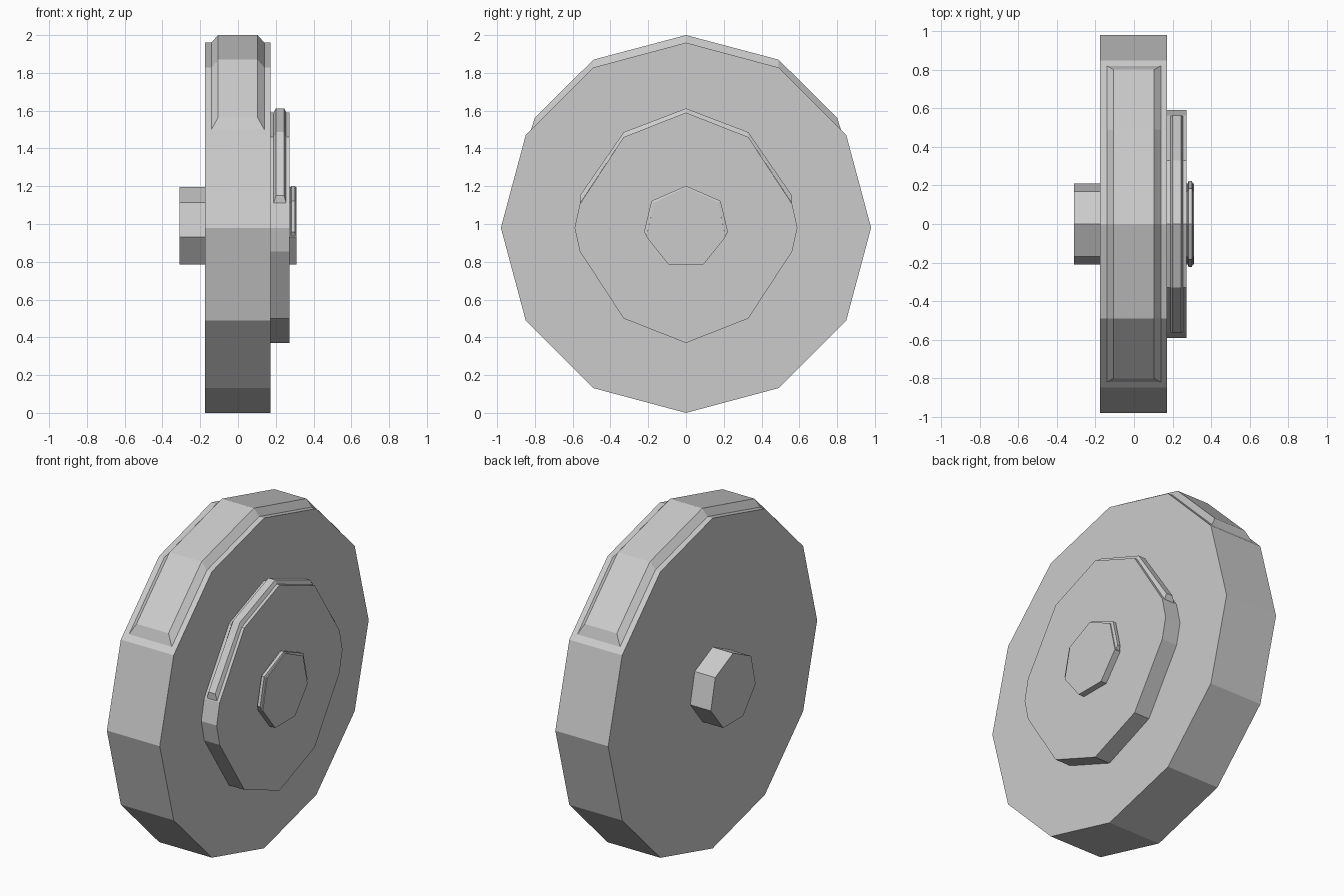
import bpy, bmesh, math

cube = bpy.data.objects.get("Cube")
if cube:
    bpy.data.objects.remove(cube)

AXIS_Z = 0.98

grey = bpy.data.materials.new("plain grey")
grey.use_nodes = True
grey.diffuse_color = (0.6, 0.6, 0.6, 1)
grey.node_tree.nodes["Principled BSDF"].inputs["Base Color"].default_value = (0.6, 0.6, 0.6, 1)


def finish(name, bm):
    bmesh.ops.recalc_face_normals(bm, faces=bm.faces)
    mesh = bpy.data.meshes.new(name)
    bm.to_mesh(mesh)
    bm.free()
    mesh.materials.append(grey)
    obj = bpy.data.objects.new(name, mesh)
    bpy.context.collection.objects.link(obj)
    return obj


def ngon(sides, radius):
    # (y, z) outline with a corner at the top
    angles = [2 * math.pi * i / sides for i in range(sides)]
    return [(radius * math.sin(a), radius * math.cos(a)) for a in angles]


def disc(name, outline, x0, x1):
    bm = bmesh.new()
    base = bm.faces.new([bm.verts.new((x0, y, AXIS_Z + z)) for y, z in outline])
    ext = bmesh.ops.extrude_face_region(bm, geom=[base], use_keep_orig=True)
    verts = [v for v in ext["geom"] if isinstance(v, bmesh.types.BMVert)]
    bmesh.ops.translate(bm, verts=verts, vec=(x1 - x0, 0, 0))
    return finish(name, bm)


def mirrored(half):
    # half path runs from the top centre down one side
    return [(-y, z) for y, z in reversed(half[1:])] + half


def raised_panel(name, foot, crest, x_mid, foot_half, crest_half):
    # bevelled band over the rim: wide foot on the rim, narrower crest above
    bm = bmesh.new()
    rails = []
    for path, x in ((foot, -foot_half), (crest, -crest_half), (crest, crest_half), (foot, foot_half)):
        rails.append([bm.verts.new((x_mid + x, y, AXIS_Z + z)) for y, z in mirrored(path)])
    for a, b in zip(rails, rails[1:]):
        for i in range(len(a) - 1):
            bm.faces.new((a[i], a[i + 1], b[i + 1], b[i]))
    for end in (0, -1):
        bm.faces.new([rail[end] for rail in rails])
    return finish(name, bm)


# Main wheel and the band over its upper rim
rim = ngon(12, 0.98)
disc("wheel_disc", rim, -0.175, 0.172)
raised_panel("wheel_rim_panel", rim[:2] + [(0.82, 0.52)],
             [(0, 1.02), (0.49, 0.89), (0.8, 0.583)], -0.001, 0.14, 0.105)

# Stepped hub: slightly irregular outline, mirrored top to bottom
upper = mirrored([(0, 0.61), (0.33, 0.48), (0.562, 0.125), (0.59, 0)])
lower = [(y, -z) for y, z in reversed(upper[1:-1])]
disc("hub_disc", upper + lower, 0.172, 0.273)
raised_panel("hub_rim_panel", [(0, 0.61), (0.33, 0.48), (0.56, 0.13)],
             [(0, 0.632), (0.33, 0.506), (0.562, 0.17)], 0.222, 0.033, 0.022)

# Outer cap and the axle stub on the other side
small = ngon(7, 0.215)
disc("hub_cap", small, 0.273, 0.31)
raised_panel("hub_cap_panel", small[:2] + [(0.209, -0.044)],
             [(0, 0.222), (0.183, 0.142), (0.222, -0.022)], 0.2915, 0.013, 0.009)
disc("axle_stub", small, -0.31, -0.175)
